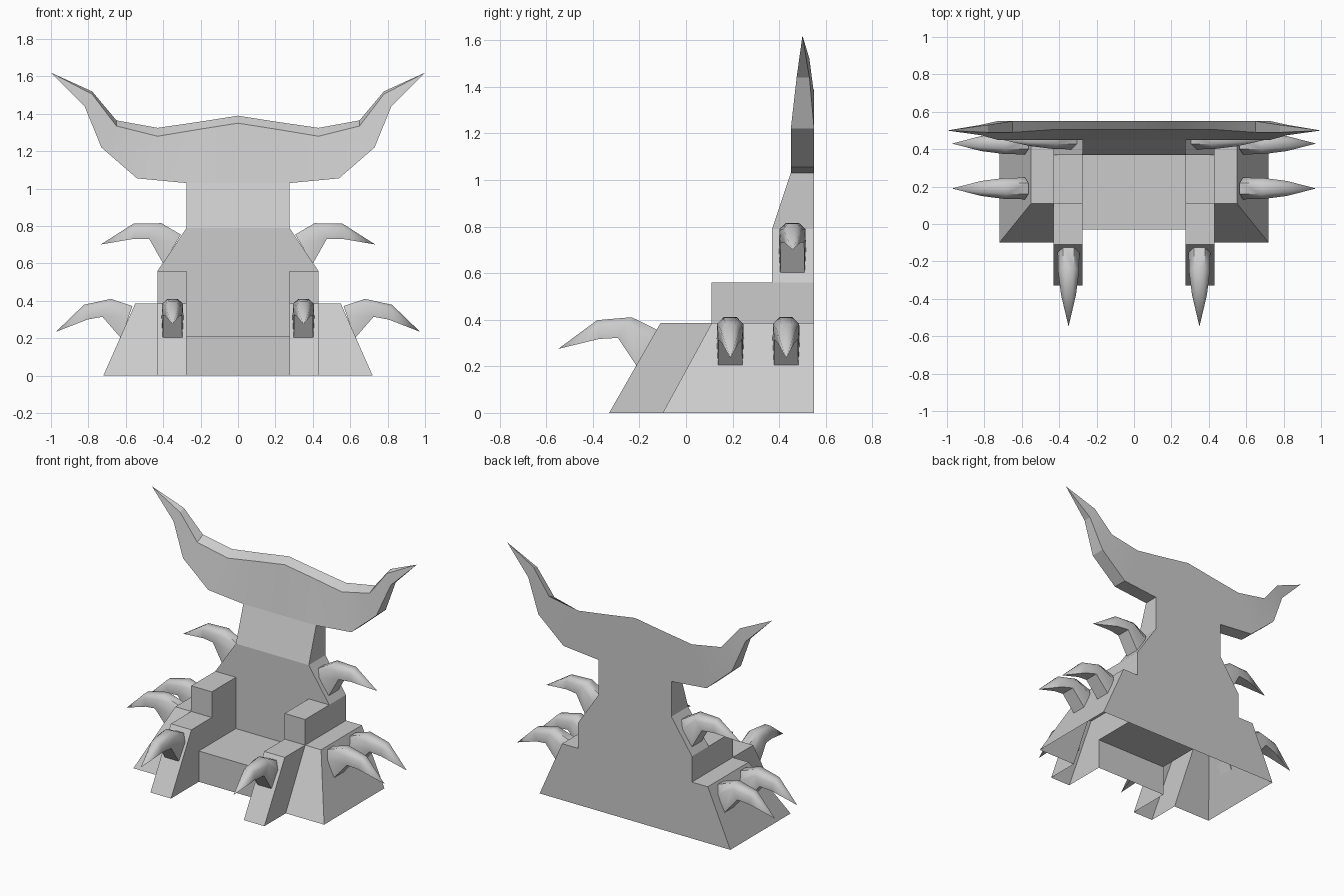
import bpy, bmesh
from math import radians
from mathutils import Vector, Matrix

cube = bpy.data.objects.get("Cube")
if cube:
    bpy.data.objects.remove(cube, do_unlink=True)

stone = bpy.data.materials.new("grey_stone")
stone.use_nodes = True
GREY = (0.6, 0.6, 0.6, 1)
stone.diffuse_color = GREY
stone.node_tree.nodes["Principled BSDF"].inputs["Base Color"].default_value = GREY


def finish(name, bm, smooth=None, mirror=True):
    """Turn a half model into a mirrored object."""
    bmesh.ops.remove_doubles(bm, verts=bm.verts, dist=0.0005)
    mesh = bpy.data.meshes.new(name)
    bm.to_mesh(mesh)
    bm.free()
    mesh.materials.append(stone)
    ob = bpy.data.objects.new(name, mesh)
    bpy.context.collection.objects.link(ob)
    if mirror:
        mod = ob.modifiers.new("mirror", 'MIRROR')
        mod.merge_threshold = 0.0005
    if smooth:
        bpy.ops.object.select_all(action='DESELECT')
        ob.select_set(True)
        bpy.context.view_layer.objects.active = ob
        bpy.ops.object.shade_smooth_by_angle(angle=radians(smooth))
    return ob


def panels(name, *faces):
    """Flat panels, each given as its outward direction and corners."""
    bm = bmesh.new()
    for out, pts in faces:
        f = bm.faces.new([bm.verts.new(p) for p in pts])
        f.normal_update()
        if f.normal.dot(Vector(out)) < 0:
            f.normal_flip()
    return finish(name, bm)


def yz(x, *pts):
    return [(x, y, z) for y, z in pts]


def xz(y, *pts):
    return [(x, y, z) for x, z in pts]


FRONT, BACK, SIDE, INNER, UP = (0, -1, 0), (0, 1, 0), (1, 0, 0), (-1, 0, 0), (0, 0, 1)
IN, ARM, LEDGE, FOOT = 0.275, 0.43, 0.55, 0.72     # half widths
SEAT, LOW, HIGH, NECK, TOP = 0.21, 0.385, 0.56, 0.79, 1.03   # heights
REAR, REST, STEP = 0.55, 0.37, 0.11                # depths


def strip(a, b):
    """Corners of a panel spanning the arm width between two (y, z) points."""
    return [(IN, *a), (ARM, *a), (ARM, *b), (IN, *b)]


# Seat, open underneath
panels("seat",
       (UP, [(0, -.03, SEAT), (IN, -.03, SEAT), (IN, REST, SEAT), (0, REST, SEAT)]),
       (FRONT, xz(-.03, (0, 0), (IN, 0), (IN, SEAT), (0, SEAT))))

# Stepped armrests with sloping front legs
panels("armrest",
       (FRONT, strip((-.33, 0), (-.11, LOW))),
       (UP, strip((-.11, LOW), (STEP, LOW))),
       (FRONT, strip((STEP, LOW), (STEP, HIGH))),
       (UP, strip((STEP, HIGH), (REST, HIGH))),
       (INNER, yz(IN, (-.33, 0), (-.03, 0), (-.03, SEAT), (REST, SEAT), (REST, HIGH),
                  (STEP, HIGH), (STEP, LOW), (-.11, LOW))),
       (SIDE, yz(ARM, (-.33, 0), (-.1, 0), (STEP, LOW), (-.11, LOW))),
       (SIDE, yz(ARM, (STEP, LOW), (REAR, LOW), (REAR, HIGH), (STEP, HIGH))))

# Sloping side blocks
panels("side_block",
       (UP, [(ARM, STEP, LOW), (LEDGE, STEP, LOW), (LEDGE, REAR, LOW), (ARM, REAR, LOW)]),
       (FRONT, [(ARM, -.1, 0), (FOOT, -.1, 0), (LEDGE, STEP, LOW), (ARM, STEP, LOW)]),
       (SIDE, [(FOOT, -.1, 0), (FOOT, REAR, 0), (LEDGE, REAR, LOW), (LEDGE, STEP, LOW)]))

# Backrest with shoulders and a neck that leans back
panels("backrest",
       (FRONT, xz(REST, (0, SEAT), (IN, SEAT), (IN, HIGH), (ARM, HIGH), (IN, NECK), (0, NECK))),
       (FRONT, [(0, REST, NECK), (IN, REST, NECK), (IN, .45, TOP), (0, .45, TOP)]),
       (SIDE, yz(IN, (REST, NECK), (REAR, NECK), (REAR, TOP), (.45, TOP))),
       (SIDE, [(ARM, REST, HIGH), (ARM, REAR, HIGH), (IN, REAR, NECK), (IN, REST, NECK)]),
       (BACK, xz(REAR, (0, 0), (FOOT, 0), (LEDGE, LOW), (ARM, LOW), (ARM, HIGH),
                 (IN, NECK), (IN, TOP), (0, TOP))))


def loft(bm, rings, tip):
    """Bridge equal rings and close them to a point; returns the first ring."""
    rows = [[bm.verts.new(p) for p in r] for r in rings]
    point = bm.verts.new(tip)
    n = len(rows[0])
    for a, b in zip(rows, rows[1:]):
        for i in range(n):
            j = (i + 1) % n
            bm.faces.new((a[i], a[j], b[j], b[i]))
    for i in range(n):
        bm.faces.new((rows[-1][i], rows[-1][(i + 1) % n], point))
    return rows[0]


# Horned crest: bottom x, z, top x, z, front y, ridge y, rear y, ridge drop
bm = bmesh.new()
sections = [
    (0, 1.03, 0, 1.39, .45, .505, .55, .04),
    (.275, 1.03, .21, 1.357, .45, .505, .55, .04),
    (.54, 1.055, .43, 1.325, .45, .505, .55, .045),
    (.73, 1.22, .65, 1.365, .45, .49, .55, .03),
    (.82, 1.44, .78, 1.52, .475, .49, .53, .015),
]
loft(bm, [[(bx, f, bz), (bx, r, bz), (tx, r, tz), (tx, m, tz - d)]
          for bx, bz, tx, tz, f, m, r, d in sections], (1, .5, 1.62))
bmesh.ops.recalc_face_normals(bm, faces=bm.faces)
finish("horned_crest", bm, 20)


# Curved claw spikes: out and up of underside, out and up of ridge, half width
CLAW = [(.03, -.10, -.035, .085, .058),
        (.13, .015, .08, .118, .056),
        (.21, .0, .23, .085, .04)]


def claw(name, place, turn, tilt):
    bm = bmesh.new()
    rings = []
    for bu, bz, tu, tz, w in CLAW:
        low, high = Vector((bu, 0, bz)), Vector((tu, 0, tz))
        ring = []
        for t, s in ((0, -.9), (0, .9), (.65, 1), (.93, .5), (.93, -.5), (.65, -1)):
            ring.append(low.lerp(high, t) + Vector((0, s * w, 0)))
        rings.append(ring)
    base = loft(bm, rings, (.378, 0, -.065))
    bm.faces.new(base)
    bmesh.ops.recalc_face_normals(bm, faces=bm.faces)
    spin = Matrix.Rotation(radians(turn), 4, 'Z') @ Matrix.Rotation(radians(-tilt), 4, 'Y')
    bm.transform(Matrix.Translation(place) @ spin)
    finish(name, bm, 50)


claw("front_claw", (.35, -.165, .29), -90, 7.5)
claw("side_front_claw", (.595, .19, .30), 0, 0)
claw("side_rear_claw", (.595, .43, .30), 0, 0)
claw("shoulder_claw", (.35, .457, .69), 0, 11.5)
